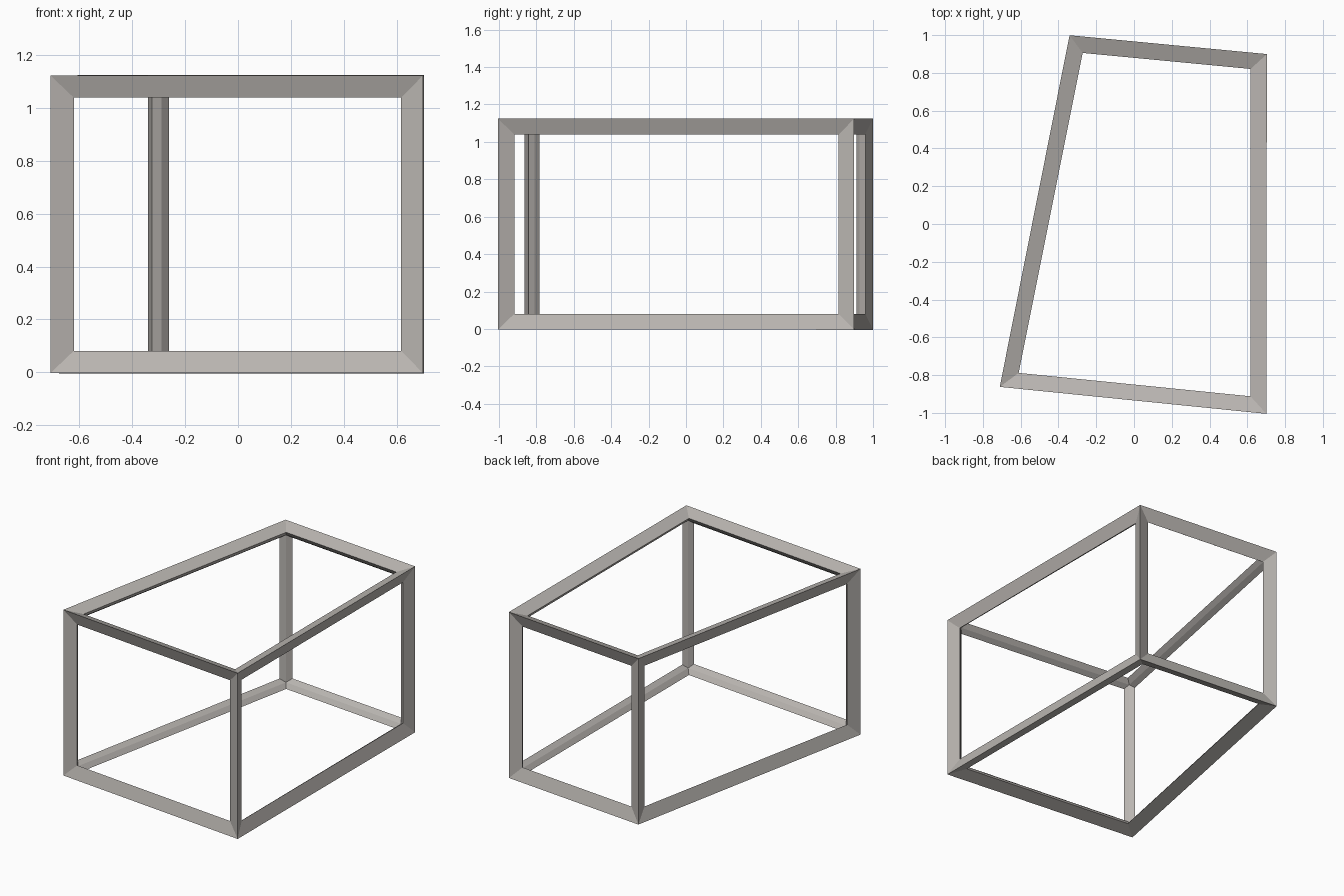
import bpy, bmesh

if "Cube" in bpy.data.objects:
    bpy.data.objects.remove(bpy.data.objects["Cube"])

# One flat warm grey for the whole frame
grey = bpy.data.materials.new("warm grey")
grey.diffuse_color = (0.49, 0.465, 0.44, 1.0)
grey.use_nodes = True
grey.node_tree.nodes["Principled BSDF"].inputs["Base Color"].default_value = grey.diffuse_color

# Guide lines of the bars: a skewed four-sided prism
BAR = 0.108
EDGE = BAR / 4          # how far the bars stand out past the guide lines
HEIGHT = 1.12
corners = [(-0.675, -0.836), (0.671, -0.972), (0.671, 0.870), (-0.315, 0.964)]

bm = bmesh.new()
low = [bm.verts.new((x, y, EDGE)) for x, y in corners]
high = [bm.verts.new((x, y, HEIGHT - EDGE)) for x, y in corners]
bm.faces.new(low[::-1])
bm.faces.new(high)
for i in range(4):
    j = (i + 1) % 4
    bm.faces.new((low[i], low[j], high[j], high[i]))
bm.normal_update()

mesh = bpy.data.meshes.new("box_frame")
bm.to_mesh(mesh)
bm.free()
mesh.materials.append(grey)
frame = bpy.data.objects.new("box_frame", mesh)
bpy.context.collection.objects.link(frame)

# Turn every edge into a mitred bar
wire = frame.modifiers.new("bars", "WIREFRAME")
wire.thickness = BAR
wire.offset = 0.0
wire.use_even_offset = True
wire.use_replace = True
